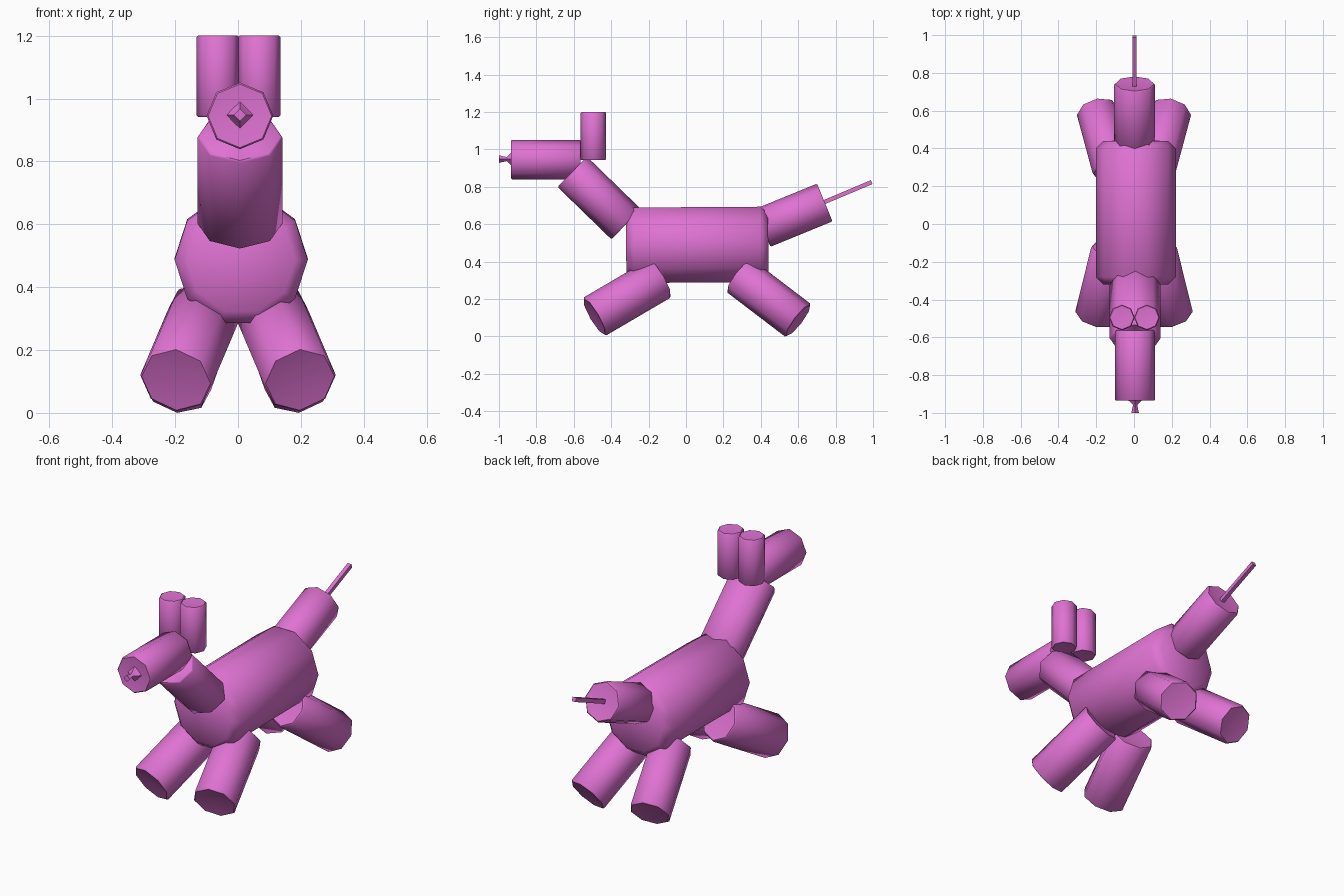
import bpy, bmesh, math
from mathutils import Vector, Matrix

if "Cube" in bpy.data.objects:
    bpy.data.objects.remove(bpy.data.objects["Cube"])

pink = bpy.data.materials.new("balloon pink")
pink.diffuse_color = (0.74, 0.17, 0.65, 1)
pink.use_nodes = True
pink.node_tree.nodes["Principled BSDF"].inputs["Base Color"].default_value = pink.diffuse_color


def lathe(name, p0, p1, profile, sides=8, sx=1.0, turn=0.0):
    """Rings of (distance, radius) swept from p0 towards p1; radius 0 closes an end."""
    p0, axis = Vector(p0), (Vector(p1) - Vector(p0)).normalized()
    ref = Vector((1, 0, 0))
    u = (ref - axis * ref.dot(axis)).normalized()
    v = axis.cross(u)
    bm = bmesh.new()
    rings = []
    for d, r in profile:
        c = p0 + axis * d
        if r == 0:
            rings.append([bm.verts.new(c)])
            continue
        angles = [turn + 2 * math.pi * i / sides for i in range(sides)]
        rings.append([bm.verts.new(c + u * (r * sx * math.cos(a)) + v * (r * math.sin(a)))
                      for a in angles])
    for a, b in zip(rings, rings[1:]):
        for i in range(sides):
            j = (i + 1) % sides
            if len(a) == 1:
                bm.faces.new((a[0], b[j], b[i]))
            elif len(b) == 1:
                bm.faces.new((a[i], a[j], b[0]))
            else:
                bm.faces.new((a[i], a[j], b[j], b[i]))
    bmesh.ops.recalc_face_normals(bm, faces=bm.faces)
    me = bpy.data.meshes.new(name)
    bm.to_mesh(me)
    bm.free()
    ob = bpy.data.objects.new(name, me)
    bpy.context.collection.objects.link(ob)
    me.materials.append(pink)
    bpy.ops.object.select_all(action='DESELECT')
    ob.select_set(True)
    bpy.context.view_layer.objects.active = ob
    bpy.ops.object.shade_smooth_by_angle(angle=math.radians(50))
    return ob


def balloon(name, p0, p1, r, cut=0.015, dimple=0.012, **kw):
    """One balloon segment: a faceted tube with clipped rims and dimpled ends."""
    n = (Vector(p1) - Vector(p0)).length
    profile = [(dimple, 0), (0, r - cut), (cut, r), (n - cut, r), (n, r - cut), (n - dimple, 0)]
    return lathe(name, p0, p1, profile, **kw)


# body
balloon("body", (0.01, -0.32, 0.487), (0.01, 0.44, 0.492), 0.212, cut=0.04, dimple=0, sides=10)

# legs
for side, s in (("left", 1), ("right", -1)):
    balloon(side + "_front_leg", (s * 0.11, -0.14, 0.31), (s * 0.197, -0.49, 0.105), 0.118, cut=0.006)
    balloon(side + "_hind_leg", (s * 0.11, 0.285, 0.325), (s * 0.195, 0.60, 0.085), 0.111, cut=0.006)

# neck and head
balloon("neck", (0.006, -0.32, 0.60), (0.006, -0.608, 0.88), 0.113, sx=1.2, cut=0.006)
balloon("head", (0.006, -0.565, 0.945), (0.006, -0.935, 0.945), 0.106, cut=0.005)

# ears
for side, x in (("left", 0.068), ("right", -0.064)):
    balloon(side + "_ear", (x, -0.495, 0.942), (x, -0.495, 1.2), 0.068,
            cut=0.005, dimple=0.005)

# knotted nose
lathe("nose_knot", (0.006, -0.92, 0.948), (0.006, -1, 0.948),
      [(0, 0), (0, 0.05), (0.038, 0.011), (0.08, 0.02), (0.08, 0)], sides=4)

# tail and its thin uninflated tip
balloon("tail", (0.003, 0.41, 0.58), (0.003, 0.742, 0.716), 0.109, cut=0.006)
tip = (Vector((0, 0.993, 0.825)) - Vector((0, 0.72, 0.71))).length
lathe("tail_tip", (0.003, 0.72, 0.71), (0.003, 0.993, 0.825),
      [(0, 0), (0, 0.016), (tip, 0.016), (tip, 0)], sides=4, turn=math.pi / 4)
